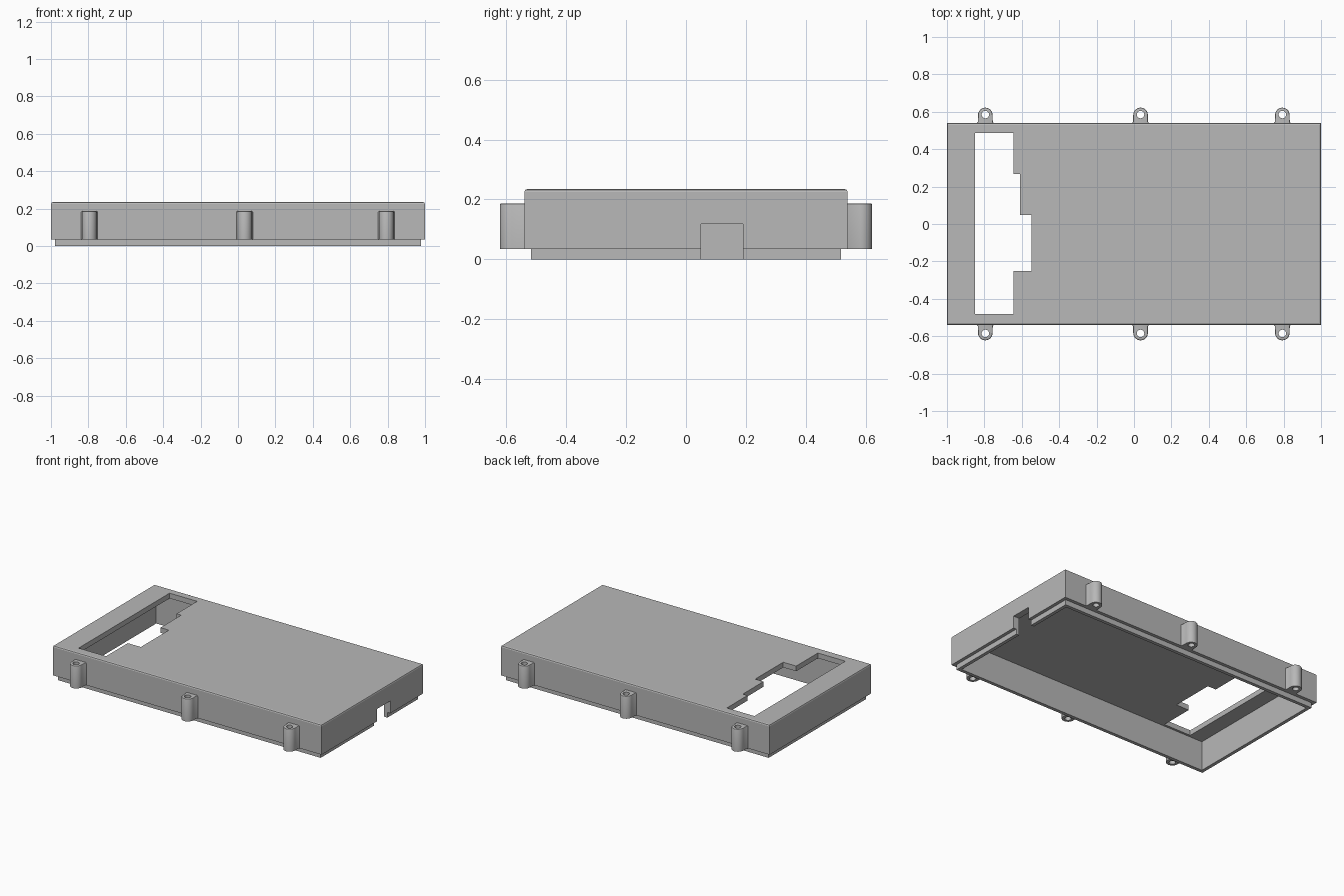
import bpy, bmesh, math
from mathutils import Vector

cube = bpy.data.objects.get("Cube")
if cube:
    bpy.data.objects.remove(cube, do_unlink=True)

grey = bpy.data.materials.new("plain grey plastic")
grey.use_nodes = True
colour = (0.48, 0.48, 0.48, 1)
grey.diffuse_color = colour
grey.node_tree.nodes["Principled BSDF"].inputs["Base Color"].default_value = colour


def finish(name, bm):
    bmesh.ops.recalc_face_normals(bm, faces=bm.faces[:])
    mesh = bpy.data.meshes.new(name)
    bm.to_mesh(mesh)
    bm.free()
    mesh.materials.append(grey)
    obj = bpy.data.objects.new(name, mesh)
    bpy.context.collection.objects.link(obj)
    return obj


def prism(name, outline, z0, z1, top_bevel=0):
    """Extrude a flat outline upwards, optionally softening its top rim."""
    bm = bmesh.new()
    base = bm.faces.new([bm.verts.new((x, y, z0)) for x, y in outline])
    ext = bmesh.ops.extrude_face_region(bm, geom=[base])["geom"]
    top = [v for v in ext if isinstance(v, bmesh.types.BMVert)]
    bmesh.ops.translate(bm, verts=top, vec=(0, 0, z1 - z0))
    if top_bevel:
        rim = [e for e in bm.edges if all(v in top for v in e.verts)]
        bmesh.ops.bevel(bm, geom=rim, offset=top_bevel, segments=2,
                        profile=0.5, affect='EDGES')
    return finish(name, bm)


def rectangle(x0, x1, y0, y1):
    return [(x0, y0), (x1, y0), (x1, y1), (x0, y1)]


def circle(cx, cy, r, n=24):
    return [(cx + r * math.cos(math.tau * i / n), cy + r * math.sin(math.tau * i / n))
            for i in range(n)]


def cut(obj, cutters):
    """Subtract the cutters, bake the result and remove the cutters."""
    for c in cutters:
        c.hide_render = True
        mod = obj.modifiers.new("cut", 'BOOLEAN')
        mod.operation, mod.solver, mod.object = 'DIFFERENCE', 'EXACT', c
    deps = bpy.context.evaluated_depsgraph_get()
    baked = bpy.data.meshes.new_from_object(obj.evaluated_get(deps))
    obj.modifiers.clear()
    obj.data = baked
    for c in cutters:
        bpy.data.objects.remove(c, do_unlink=True)


# Hollow lid: rectangular rings from the ceiling, round the lip, up to the top
LENGTH, WIDTH, HEIGHT, LIP = 1.0, 0.54, 0.235, 0.035
rings = [(0.045, 0.2), (0.045, 0), (0.022, 0), (0.022, LIP), (0, LIP),
         (0, HEIGHT - 0.01), (0.003, HEIGHT - 0.003), (0.01, HEIGHT)]
bm = bmesh.new()
loops = []
for inset, z in rings:
    x, y = LENGTH - inset, WIDTH - inset
    loops.append([bm.verts.new((*p, z)) for p in rectangle(-x, x, -y, y)])
for low, high in zip(loops, loops[1:]):
    for i in range(4):
        j = (i + 1) % 4
        bm.faces.new((low[i], low[j], high[j], high[i]))
bm.faces.new(loops[0])
bm.faces.new(loops[-1])
lid = finish("lid_shell", bm)

# Stepped window in the top and cable notch in the right-hand end
window = prism("window_cutter", [
    (-0.85, -0.48), (-0.645, -0.48), (-0.645, -0.25), (-0.548, -0.25),
    (-0.548, 0.048), (-0.61, 0.048), (-0.61, 0.268), (-0.645, 0.268),
    (-0.645, 0.487), (-0.85, 0.487)], 0.15, 0.3)
notch = prism("notch_cutter", rectangle(0.9, 1.1, 0.05, 0.19), -0.1, 0.118)
cut(lid, [window, notch])

# Screw lugs along both long sides, with flared roots and through holes
CENTRE, RADIUS = 0.583, 0.039
for side, label in ((-1, "front"), (1, "back")):
    for cx, place in ((-0.795, "right"), (0.035, "middle"), (0.793, "left")):
        arc = [(RADIUS * math.cos(math.pi * i / 16), CENTRE + RADIUS * math.sin(math.pi * i / 16))
               for i in range(17)]
        half = [(0.044, 0.52), (0.044, WIDTH), (0.04, 0.547)]
        outline = half + arc + [(-x, y) for x, y in reversed(half)]
        lug = prism(f"{label}_{place}_screw_lug",
                    [(cx + x, side * y) for x, y in outline], LIP, 0.187, 0.006)
        hole = prism("hole_cutter", circle(cx, side * (CENTRE + 0.002), 0.02), -0.1, 0.3)
        cut(lug, [hole])
        bpy.ops.object.select_all(action='DESELECT')
        lug.select_set(True)
        bpy.context.view_layer.objects.active = lug
        bpy.ops.object.shade_smooth_by_angle(angle=math.radians(35))
